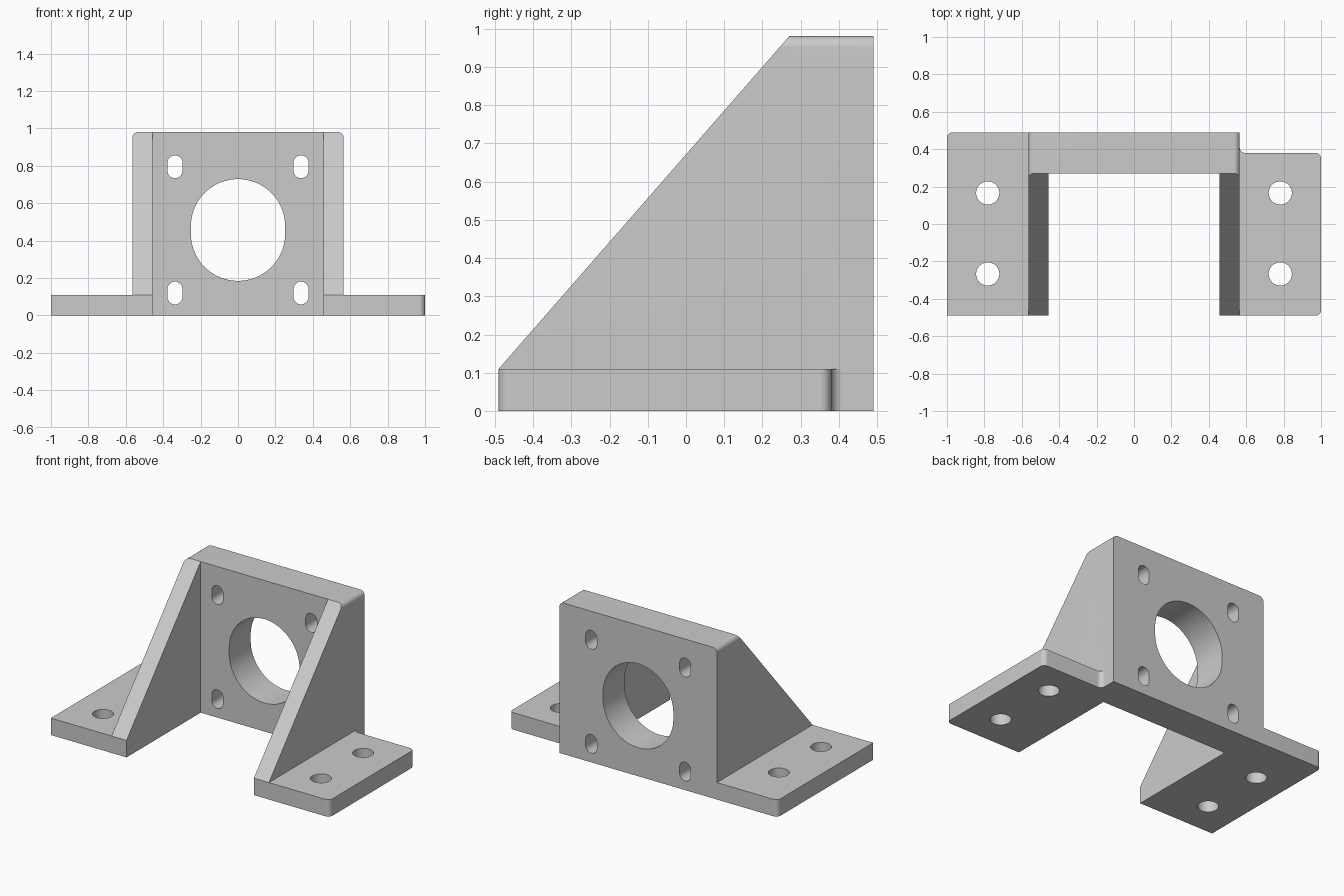
import bpy, bmesh, math
from mathutils import Vector

if "Cube" in bpy.data.objects:
    bpy.data.objects.remove(bpy.data.objects["Cube"], do_unlink=True)

steel = bpy.data.materials.new("plain grey")
steel.use_nodes = True
GREY = (0.6, 0.6, 0.6, 1)
steel.diffuse_color = GREY
steel.node_tree.nodes["Principled BSDF"].inputs["Base Color"].default_value = GREY


def rounded(corners, steps=8):
    """Outline from (a, b, radius) corners; works for convex and concave ones."""
    out = []
    for i, (a, b, r) in enumerate(corners):
        p = Vector((a, b))
        if r == 0:
            out.append(p)
            continue
        u = (Vector(corners[i - 1][:2]) - p).normalized()
        v = (Vector(corners[(i + 1) % len(corners)][:2]) - p).normalized()
        half = u.angle(v) / 2
        centre = p + (u + v).normalized() * r / math.sin(half)
        start = p + u * r / math.tan(half) - centre
        end = p + v * r / math.tan(half) - centre
        for k in range(steps + 1):
            out.append(centre + start.lerp(end, k / steps).normalized() * r)
    return out


def slot(a, b, r, straight=0.0, n=48):
    """Circle, or a vertical slot when straight is given."""
    pts = []
    for k in range(n):
        t = math.tau * (k + 0.5) / n
        shift = math.copysign(straight / 2, math.sin(t))
        pts.append(Vector((a + r * math.cos(t), b + shift + r * math.sin(t))))
    return pts


PLACE = {"x": lambda a, b, d: (d, a, b),
         "y": lambda a, b, d: (a, d, b),
         "z": lambda a, b, d: (a, b, d)}


def prism(name, outline, axis, lo, hi):
    bm = bmesh.new()
    place = PLACE[axis]
    face = bm.faces.new([bm.verts.new(place(p[0], p[1], lo)) for p in outline])
    ext = bmesh.ops.extrude_face_region(bm, geom=[face])
    move = Vector(place(0, 0, hi - lo))
    bmesh.ops.translate(bm, vec=move, verts=[v for v in ext["geom"]
                                             if isinstance(v, bmesh.types.BMVert)])
    bmesh.ops.recalc_face_normals(bm, faces=bm.faces)
    mesh = bpy.data.meshes.new(name)
    bm.to_mesh(mesh)
    bm.free()
    mesh.materials.append(steel)
    ob = bpy.data.objects.new(name, mesh)
    bpy.context.collection.objects.link(ob)
    return ob


def combine(target, tool, operation):
    """Apply a boolean and discard the tool."""
    mod = target.modifiers.new("combine", "BOOLEAN")
    mod.operation, mod.solver, mod.object = operation, "EXACT", tool
    bpy.context.view_layer.objects.active = target
    bpy.ops.object.modifier_apply(modifier=mod.name)
    bpy.data.objects.remove(tool, do_unlink=True)


W, INNER, D, H, FOOT, WALL, R = 0.565, 0.457, 0.49, 0.98, 0.11, 0.27, 0.03

# Upright wall with two sloping gussets
bracket = prism("motor_mount_bracket",
                [(-D, 0), (D, 0), (D, H), (WALL, H), (-D, FOOT)], "x", -W, W)
front = rounded([(-W, -0.1, 0), (W, -0.1, 0), (W, H, R), (-W, H, R)])
combine(bracket, prism("rounded_top", front, "y", -1, 1), "INTERSECT")
channel = [(-INNER, -1), (INNER, -1), (INNER, WALL), (-INNER, WALL)]
combine(bracket, prism("channel", channel, "z", -1, 2), "DIFFERENCE")

# Feet: the +x one stops short of the back with a small fillet
short_foot = rounded([(0.5, -D, 0), (1, -D, R), (1, 0.38, R),
                      (W, 0.38, R), (W, 0.45, 0), (0.5, 0.45, 0)])
full_foot = rounded([(-0.5, -D, 0), (-0.5, D, 0), (-1, D, R), (-1, -D, 0)])
combine(bracket, prism("left_foot", short_foot, "z", 0, FOOT), "UNION")
combine(bracket, prism("right_foot", full_foot, "z", 0, FOOT), "UNION")

# Bore, wall slots and foot bolt holes
combine(bracket, prism("bore", slot(0, 0.457, 0.252, 0.04, 96), "y", 0, 1), "DIFFERENCE")
for side in (-1, 1):
    for z in (0.12, 0.795):
        cutter = prism("wall_slot", slot(side * 0.337, z, 0.04, 0.042), "y", 0, 1)
        combine(bracket, cutter, "DIFFERENCE")
    for y in (-0.267, 0.166):
        cutter = prism("bolt_hole", slot(side * 0.782, y, 0.062), "z", -1, 1)
        combine(bracket, cutter, "DIFFERENCE")

# Smooth the curved surfaces, keep the edges sharp
bpy.ops.object.select_all(action="DESELECT")
bracket.select_set(True)
bpy.context.view_layer.objects.active = bracket
bpy.ops.object.shade_smooth_by_angle(angle=math.radians(30))
